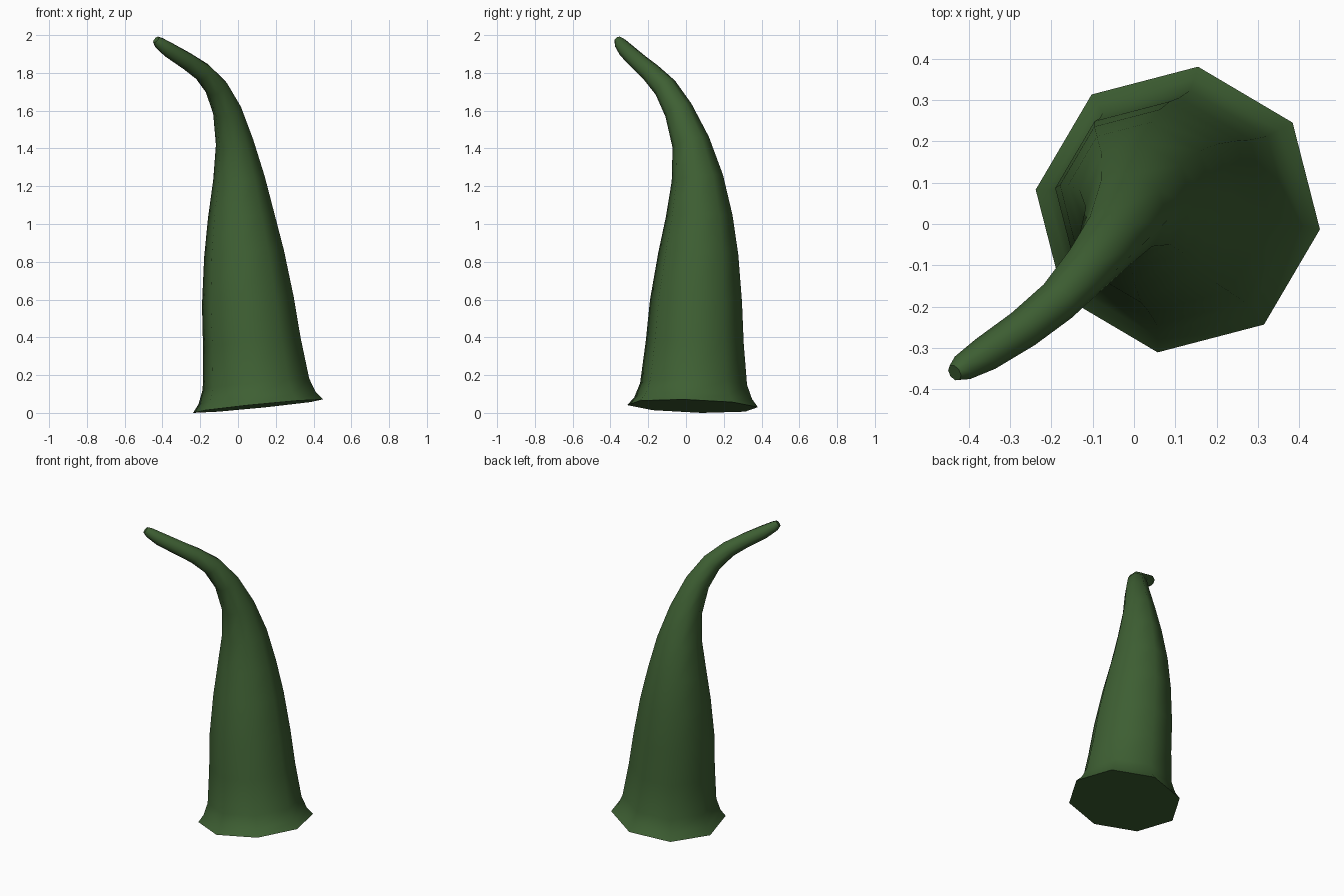
import bpy
import bmesh
import math
from mathutils import Vector

cube = bpy.data.objects.get("Cube")
if cube:
    bpy.data.objects.remove(cube, do_unlink=True)

# One leafy green for the whole horn
green = bpy.data.materials.new("dark green")
green.use_nodes = True
colour = (0.048, 0.115, 0.033, 1)
green.diffuse_color = colour
green.node_tree.nodes["Principled BSDF"].inputs["Base Color"].default_value = colour

SIDES = 8
TURN = math.radians(-8)

# Centre line and radius: flared foot, tapering body, bent tip
RINGS = [
    ((0.106, 0.035, 0.043), 0.349),
    ((0.101, 0.038, 0.085), 0.315),
    ((0.095, 0.040, 0.16), 0.286),
    ((0.073, 0.046, 0.38), 0.262),
    ((0.052, 0.053, 0.60), 0.246),
    ((0.032, 0.065, 0.85), 0.214),
    ((0.017, 0.070, 1.05), 0.178),
    ((0.005, 0.060, 1.25), 0.138),
    ((-0.018, 0.025, 1.44), 0.101),
    ((-0.058, -0.040, 1.61), 0.077),
    ((-0.115, -0.110, 1.73), 0.063),
    ((-0.185, -0.187, 1.81), 0.053),
    ((-0.268, -0.254, 1.868), 0.048),
    ((-0.360, -0.315, 1.925), 0.043),
    ((-0.415, -0.348, 1.965), 0.033),
    ((-0.434, -0.360, 1.983), 0.021),
]


def build_horn(name, rings):
    bm = bmesh.new()
    centres = [Vector(c) for c, r in rings]
    loops = []
    for i, (centre, radius) in enumerate(rings):
        # Each ring faces along the local direction of the centre line
        along = centres[min(i + 1, len(rings) - 1)] - centres[max(i - 1, 0)]
        if i < 3:
            along = Vector((-0.1, 0.03, 1))
        spin = Vector((0, 0, 1)).rotation_difference(along)
        loop = []
        for k in range(SIDES):
            a = TURN + math.tau * k / SIDES
            offset = Vector((math.cos(a), math.sin(a), 0)) * radius
            loop.append(bm.verts.new(centres[i] + spin @ offset))
        loops.append(loop)
    for low, high in zip(loops, loops[1:]):
        for k in range(SIDES):
            n = (k + 1) % SIDES
            bm.faces.new((low[k], low[n], high[n], high[k]))
    # Closed foot and blunt tip
    bm.faces.new(loops[0][::-1])
    bm.faces.new(loops[-1])
    floor = min(v.co.z for v in bm.verts)
    for v in bm.verts:
        v.co.z -= floor
    bm.normal_update()
    mesh = bpy.data.meshes.new(name)
    bm.to_mesh(mesh)
    bm.free()
    mesh.materials.append(green)
    obj = bpy.data.objects.new(name, mesh)
    bpy.context.collection.objects.link(obj)
    return obj


horn = build_horn("curved_horn", RINGS)
bpy.context.view_layer.objects.active = horn
horn.select_set(True)
bpy.ops.object.shade_smooth_by_angle(angle=math.radians(60))
